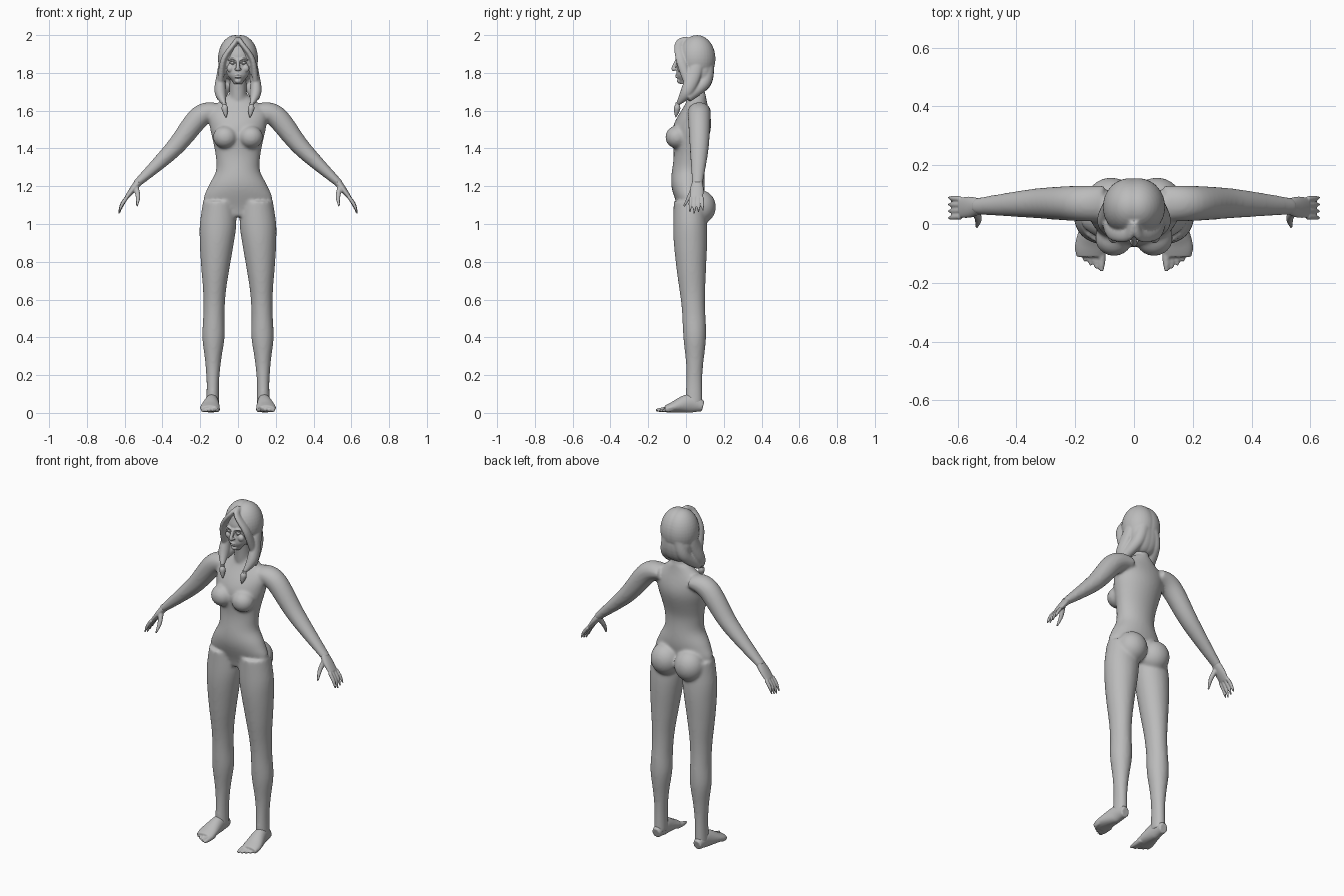
import bpy, bmesh, math
from mathutils import Vector, Matrix

if "Cube" in bpy.data.objects:
    bpy.data.objects.remove(bpy.data.objects["Cube"], do_unlink=True)

clay = bpy.data.materials.new("clay_grey")
clay.use_nodes = True
clay.diffuse_color = (0.5, 0.5, 0.5, 1)
for node in clay.node_tree.nodes:
    if node.type == 'BSDF_PRINCIPLED':
        node.inputs["Base Color"].default_value = clay.diffuse_color

ACROSS, DEPTH, UP = Vector((1, 0, 0)), Vector((0, 1, 0)), Vector((0, 0, 1))


def sample(values, t):
    """Smooth Catmull-Rom reading of evenly spaced values, t from start to end."""
    last = len(values) - 1
    i = min(int(t * last), max(last - 1, 0))
    f = t * last - i
    before, here = values[max(i - 1, 0)], values[i]
    ahead, beyond = values[min(i + 1, last)], values[min(i + 2, last)]
    slope_in, slope_out = (ahead - before) / 2, (beyond - here) / 2
    step = ahead - here
    curve = step * 3 - slope_in * 2 - slope_out
    return here + slope_in * f + curve * f ** 2 + (slope_in + slope_out - step * 2) * f ** 3


def tube(bm, path, wide, deep, ref, axis=None, rows=24, sides=24):
    """Loft ellipses along a path; wide is the radius along ref, deep the other."""
    path = [Vector(p) for p in path]
    centres = [sample(path, i / rows) for i in range(rows + 1)]
    rings = []
    for i, centre in enumerate(centres):
        run = centres[min(i + 1, rows)] - centres[max(i - 1, 0)]
        forward = axis or run.normalized()
        u = (ref - forward * ref.dot(forward)).normalized() * sample(wide, i / rows)
        v = forward.cross(u).normalized() * sample(deep, i / rows)
        angles = [math.tau * k / sides for k in range(sides)]
        rings.append([bm.verts.new(centre + u * math.cos(a) + v * math.sin(a)) for a in angles])
    for low, high in zip(rings, rings[1:]):
        for k in range(sides):
            bm.faces.new((low[k - 1], low[k], high[k], high[k - 1]))
    bm.faces.new(rings[0][::-1])
    bm.faces.new(rings[-1])


def column(bm, bottom, top, xs, ys, wide, deep):
    """Horizontal ellipses between two heights, each dimension its own curve."""
    steps = [i / 12 for i in range(13)]
    path = [(sample(xs, t), sample(ys, t), bottom + (top - bottom) * t) for t in steps]
    tube(bm, path, wide, deep, ACROSS, UP, rows=36, sides=32)


def blob(bm, centre, radii):
    shape = Matrix.Translation(centre) @ Matrix.Diagonal((*radii, 1))
    bmesh.ops.create_uvsphere(bm, u_segments=32, v_segments=20, radius=1, matrix=shape)


def finish(name, bm, voxel=None, smooth=4):
    """Mirror to the other side, then fuse overlapping volumes into one skin."""
    bmesh.ops.recalc_face_normals(bm, faces=bm.faces)
    for face in bm.faces:
        face.smooth = True
    mesh = bpy.data.meshes.new(name)
    bm.to_mesh(mesh)
    bm.free()
    mesh.materials.append(clay)
    part = bpy.data.objects.new(name, mesh)
    bpy.context.collection.objects.link(part)
    part.modifiers.new("Mirror", 'MIRROR').use_mirror_merge = False
    if voxel:
        fuse = part.modifiers.new("Fuse", 'REMESH')
        fuse.mode = 'VOXEL'
        fuse.voxel_size = voxel
        fuse.use_smooth_shade = True
        soften = part.modifiers.new("Soften", 'SMOOTH')
        soften.factor = 0.5
        soften.iterations = smooth


# Landmarks of the left side
collar = Vector((.1, .07, 1.6))
shoulder = Vector((.2, .07, 1.57))
elbow = Vector((.34, .07, 1.4))
wrist = Vector((.54, .06, 1.21))
knuckles = Vector((.59, .055, 1.14))
heel = Vector((.135, .09, .035))
instep = Vector((.138, .02, .05))
ball = Vector((.148, -.07, .03))
eye = Vector((.03, -.037, 1.853))
mouth = Vector((0, -.046, 1.782))

# Body: torso, neck, bust, seat, arm and leg
bm = bmesh.new()
column(bm, 1.04, 1.68, xs=[0], ys=[.02, .01, .025, .06],
       wide=[.1, .18, .157, .117, .118, .133, .15, .15, .06],
       deep=[.05, .088, .08, .1, .045])
tube(bm, [(0, .06, 1.6), (0, .035, 1.8)], [.06, .046, .045], [.053], ACROSS)
blob(bm, (.068, -.048, 1.46), (.064, .061, .06))
blob(bm, (.078, .075, 1.09), (.086, .083, .09))
tube(bm, [collar, shoulder, elbow, wrist],
     wide=[.06, .06, .05, .028], deep=[.04, .058, .047, .021], ref=DEPTH)
column(bm, 1.12, .04, xs=[.1, .12, .13, .134], ys=[.02, .028, .046, .042],
       wide=[.085, .097, .088, .074, .06, .056, .059, .043, .033, .035],
       deep=[.085, .09, .078, .063, .06, .043, .046])
finish("body", bm, voxel=.008, smooth=8)

# Feet with toes
bm = bmesh.new()
tube(bm, [heel, instep, ball, ball + Vector((0, -.04, -.01))],
     wide=[.025, .036, .052, .047], deep=[.028, .05, .028, .018], ref=ACROSS)
for i in range(5):
    radius = .01 if i else .014
    root = Vector((.11 + .019 * i, ball.y, .02))
    tip = Vector((root.x, -.16 + .006 * i + .0015 * i * i, radius))
    tube(bm, [root, tip], [radius, radius, radius / 2], [radius, radius, radius / 2], ACROSS)
finish("feet", bm, voxel=.005, smooth=3)

# Hands with fingers and thumb
bm = bmesh.new()
tube(bm, [wrist - Vector((.015, 0, -.015)), knuckles],
     wide=[.026, .036, .035], deep=[.021, .017, .011], ref=DEPTH)
for i in range(4):
    sideways = i - 1.5
    root = knuckles + DEPTH * sideways * .02
    tip = root + Vector((.04, sideways * .003, -.085 + .008 * abs(i - 1)))
    knuckle = root.lerp(tip, .5) + ACROSS * .005
    tube(bm, [root, knuckle, tip], [.01, .009, .004], [.01, .009, .004], DEPTH)
thumb_root = wrist + Vector((0, -.015, -.015))
thumb_tip = Vector((.535, -.011, 1.094))
thumb_bend = thumb_root.lerp(thumb_tip, .5) - ACROSS * .008
tube(bm, [thumb_root, thumb_bend, thumb_tip], [.016, .011, .005], [.014, .012, .005], DEPTH)
finish("hands", bm, voxel=.004, smooth=3)

# Head: skull, face, nose, chin, cheeks, lips and brows
bm = bmesh.new()
blob(bm, (0, .05, 1.88), (.085, .095, .105))
face_size = [.02, .057, .071, .075, .064]
column(bm, 1.74, 1.94, xs=[0], ys=[-.01, .024, .027], wide=face_size, deep=face_size)
tube(bm, [(0, -.046, 1.872), (0, -.067, 1.823), (0, -.058, 1.814)],
     wide=[.008, .011, .012], deep=[.008, .01, .004], ref=ACROSS)
blob(bm, (.011, -.055, 1.82), (.007, .009, .007))
blob(bm, (0, -.035, 1.757), (.017, .013, .013))
blob(bm, (.04, -.03, 1.823), (.02, .016, .02))
for lift in (-.005, .006):
    blob(bm, mouth + UP * lift, (.018, .011, .005))
brow = [eye + Vector((-.02, -.014, .015)), eye + Vector((0, -.011, .023)),
        eye + Vector((.022, .006, .015))]
tube(bm, brow, [.004, .006, .004], [.004, .006, .004], UP)
finish("head", bm, voxel=.0035, smooth=3)

# Eyes and lids
bm = bmesh.new()
blob(bm, eye, (.014, .012, .0085))
finish("eyes", bm)
bm = bmesh.new()
for lift in (-.008, .009):
    lid = [eye + Vector((-.015, -.01, 0)), eye + Vector((0, -.01, lift)),
           eye + Vector((.016, -.001, 0))]
    tube(bm, lid, [.002], [.002, .003, .002], UP)
finish("eyelids", bm)

# Hair: parted cap, nape, fringe, side locks and back sweep
bm = bmesh.new()
blob(bm, (.014, .058, 1.875), (.092, .098, .125))
blob(bm, (.012, .085, 1.81), (.08, .063, .11))
lock_end = Vector((.073, -.044, 1.635))
bulge = Vector((.094, .005, 1.7))
tube(bm, [(.004, .01, 1.98), (.02, -.036, 1.955), (.076, -.028, 1.87), (.093, .012, 1.75)],
     wide=[.015, .022, .026, .024], deep=[.012, .014, .018], ref=DEPTH)
tube(bm, [(.06, .08, 1.91), (.088, .045, 1.8), bulge, lock_end],
     wide=[.03, .038, .034, .01], deep=[.03, .023, .03, .01], ref=DEPTH)
tube(bm, [(.03, .105, 1.84), (.057, .095, 1.75), bulge - UP * .03],
     wide=[.045, .025], deep=[.045, .028], ref=ACROSS)
finish("hair", bm, voxel=.005, smooth=4)

# Hair ties and loose ends
bm = bmesh.new()
tube(bm, [lock_end + UP * .007, lock_end - UP * .005], [.011], [.011], ACROSS)
finish("hair_ties", bm)
bm = bmesh.new()
tassel = [.008, .017, .011, .002]
tube(bm, [lock_end, lock_end + Vector((-.01, -.01, -.07))], tassel, tassel, ACROSS)
finish("hair_ends", bm)
